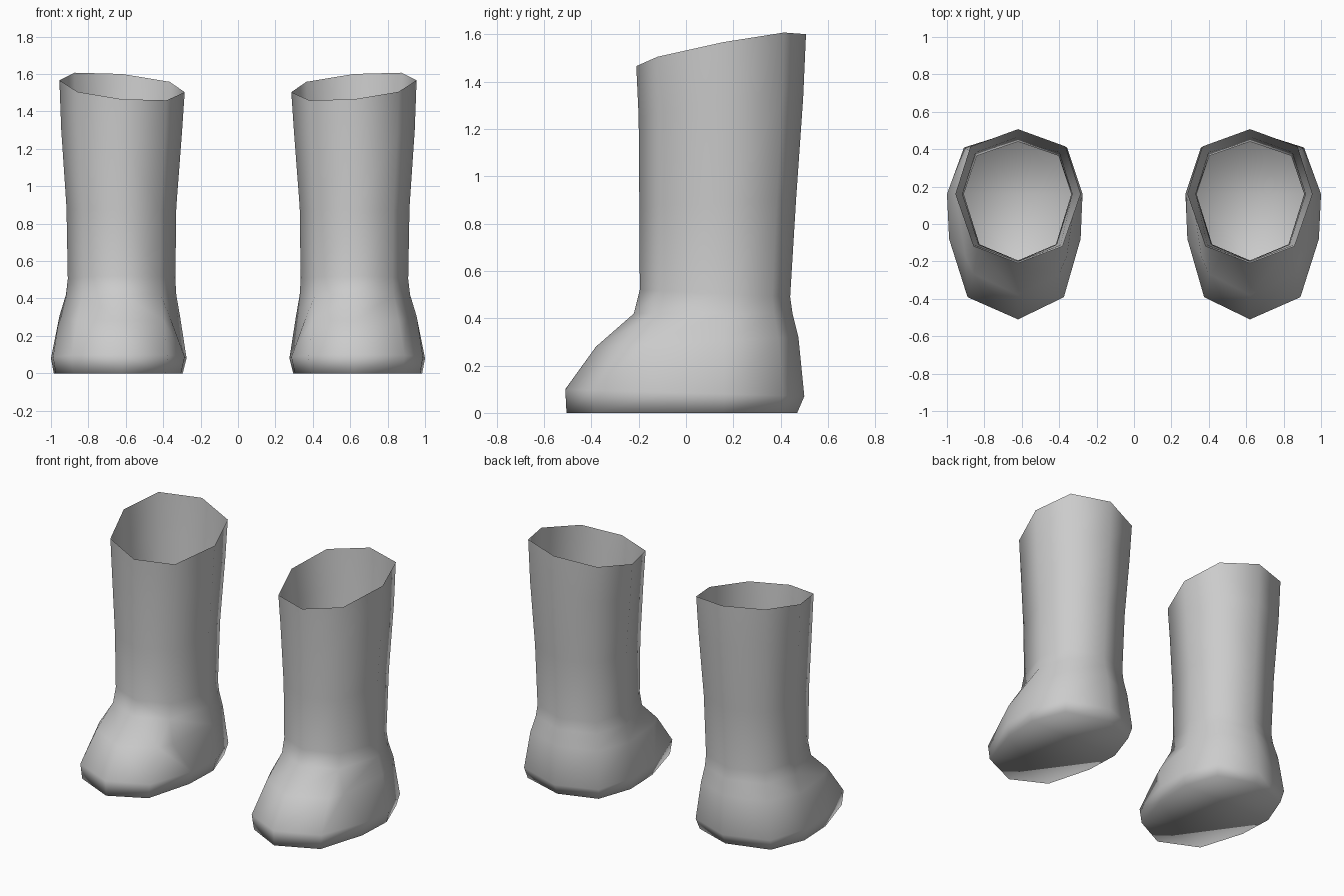
import bpy
import bmesh

cube = bpy.data.objects.get("Cube")
if cube:
    bpy.data.objects.remove(cube, do_unlink=True)

grey = bpy.data.materials.new("warm_grey_rubber")
grey.use_nodes = True
shade = (0.6, 0.6, 0.6, 1)
grey.diffuse_color = shade
grey.node_tree.nodes["Principled BSDF"].inputs["Base Color"].default_value = shade

CENTRE_X, CENTRE_Y, INSTEP_Y = 0.62, 0.15, -0.08


def lerp(a, b, t):
    return a + (b - a) * t


def ring_points(inner, outer, front, back, z_front, z_back, toe, tilt):
    """One cross-section; toe = 1 gives the long foot outline, 0 the leg octagon."""
    reach = CENTRE_Y - front
    diag_y = CENTRE_Y - lerp(0.75, 0.82, toe) * reach
    instep_y = lerp(diag_y, INSTEP_Y, toe)
    heel_y = lerp(CENTRE_Y, back, 0.74)
    half = [(0.71, diag_y), (lerp(0.71, 0.97, toe), instep_y),
            (1, CENTRE_Y + 0.01), (0.76, heel_y)]
    outline = [(0, front)] + half + [(0, back)]
    outline += [(-u, y) for u, y in reversed(half)]
    points = []
    for u, y in outline:
        width = outer - CENTRE_X if u > 0 else CENTRE_X - inner
        height = lerp(z_front, z_back, (y - front) / (back - front))
        points.append((CENTRE_X + u * width, y, height + tilt * u))
    return points


# Cross-sections from sole to rim
SECTIONS = [
    (0.295, 0.985, -0.505, 0.47, 0, 0, 1, 0),
    (0.275, 1.0, -0.51, 0.5, 0.1, 0.07, 1, 0),
    (0.31, 0.955, -0.38, 0.475, 0.28, 0.32, 0.5, 0),
    (0.33, 0.92, -0.22, 0.45, 0.42, 0.42, 0, 0),
    (0.335, 0.91, -0.195, 0.44, 0.52, 0.49, 0, 0),
    (0.33, 0.917, -0.197, 0.465, 0.87, 0.9, 0, 0),
    (0.3, 0.945, -0.2, 0.495, 1.25, 1.33, 0, 0.01),
    (0.285, 0.955, -0.21, 0.507, 1.465, 1.6, 0, 0.032),
]


def make_boot(name, side):
    bm = bmesh.new()
    rings = []
    for section in SECTIONS:
        rings.append([bm.verts.new((side * x, y, z))
                      for x, y, z in ring_points(*section)])
    # Closed sole, open rim
    bm.faces.new(rings[0])
    for low, high in zip(rings, rings[1:]):
        for i in range(len(low)):
            j = (i + 1) % len(low)
            bm.faces.new((low[i], low[j], high[j], high[i]))
    bmesh.ops.remove_doubles(bm, verts=bm.verts, dist=0.001)
    bmesh.ops.recalc_face_normals(bm, faces=bm.faces)
    sole = min(bm.faces, key=lambda f: f.calc_center_median().z)
    if sole.normal.z > 0:
        bmesh.ops.reverse_faces(bm, faces=bm.faces)
    for face in bm.faces:
        face.smooth = True
    mesh = bpy.data.meshes.new(name)
    bm.to_mesh(mesh)
    bm.free()
    mesh.materials.append(grey)
    bpy.context.collection.objects.link(bpy.data.objects.new(name, mesh))


make_boot("left_boot", 1)
make_boot("right_boot", -1)
